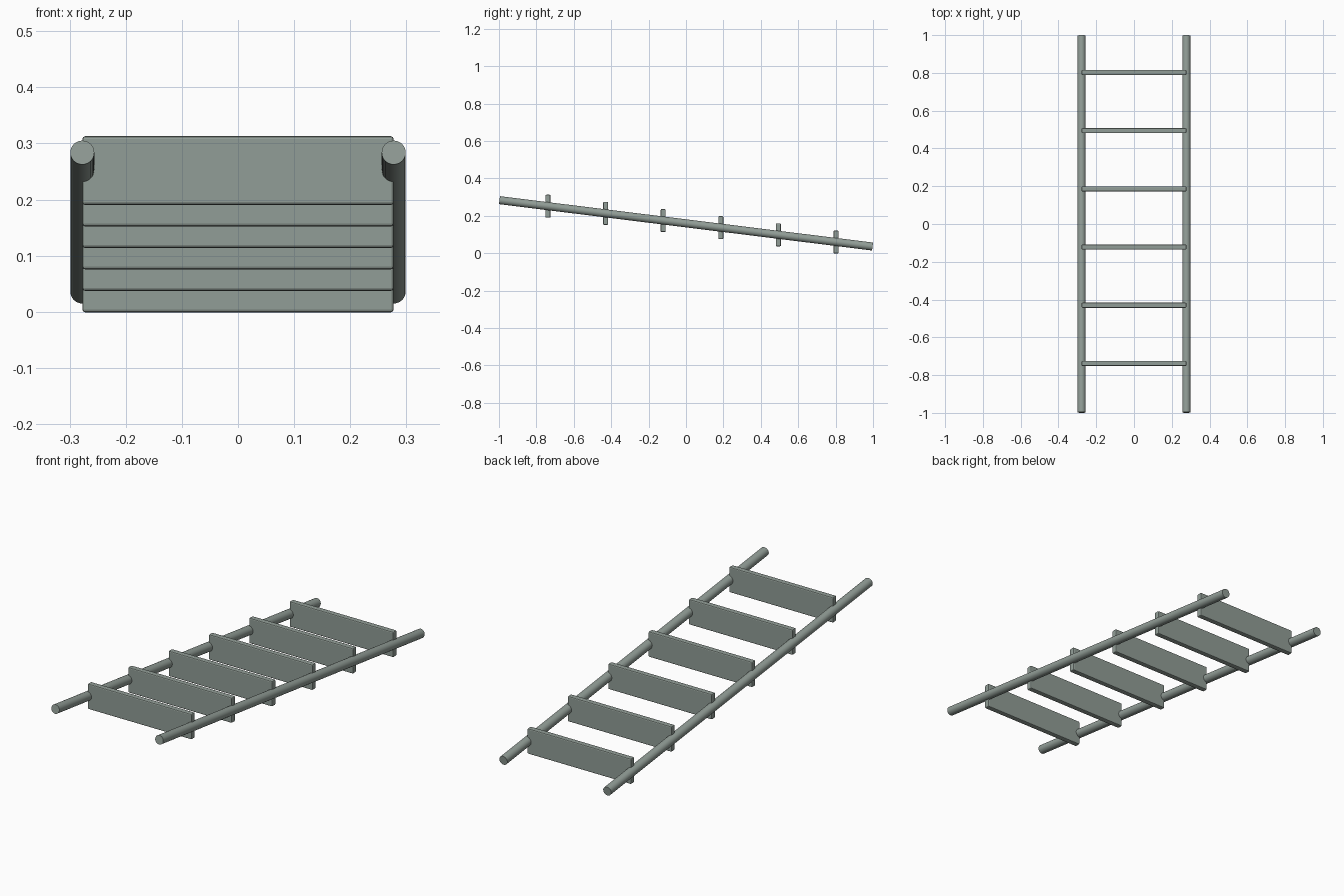
import bpy
import math

if "Cube" in bpy.data.objects:
    bpy.data.objects.remove(bpy.data.objects["Cube"])

SLOPE = 0.1242                 # drop of the ladder per unit of length
ANGLE = math.atan(SLOPE)
MID_Z = 0.160                  # rail axis height at y = 0
RAIL_R = 0.0214
RAIL_X = 0.2775

# Dark greenish grey paint
paint = bpy.data.materials.new("grey_green_paint")
paint.diffuse_color = (0.286, 0.338, 0.308, 1)
paint.use_nodes = True
paint.node_tree.nodes["Principled BSDF"].inputs["Base Color"].default_value = paint.diffuse_color


def smooth(obj):
    bpy.ops.object.select_all(action='DESELECT')
    obj.select_set(True)
    bpy.context.view_layer.objects.active = obj
    bpy.ops.object.shade_smooth_by_angle(angle=math.radians(30))


# Two sloping round rails
rail_len = 2 * (1 - RAIL_R * math.sin(ANGLE)) / math.cos(ANGLE)
for side, name in ((-1, "left_rail"), (1, "right_rail")):
    bpy.ops.mesh.primitive_cylinder_add(
        vertices=32, radius=RAIL_R, depth=rail_len,
        location=(side * RAIL_X, 0, MID_Z),
        rotation=(math.pi / 2 - ANGLE, 0, 0))
    rail = bpy.context.object
    rail.name = name
    rail.data.materials.append(paint)
    smooth(rail)

# Six upright plank steps, ends sunk into the rails
for i in range(6):
    y = -0.738 + i * 0.308
    bpy.ops.mesh.primitive_cube_add(size=1, location=(0, y, MID_Z - SLOPE * y))
    step = bpy.context.object
    step.name = f"step_{i + 1}"
    step.scale = (0.555, 0.027, 0.1225)
    bpy.ops.object.transform_apply(location=False, rotation=False, scale=True)
    step.data.materials.append(paint)
    bevel = step.modifiers.new("soft_edges", 'BEVEL')
    bevel.width = 0.005
    bevel.segments = 2
